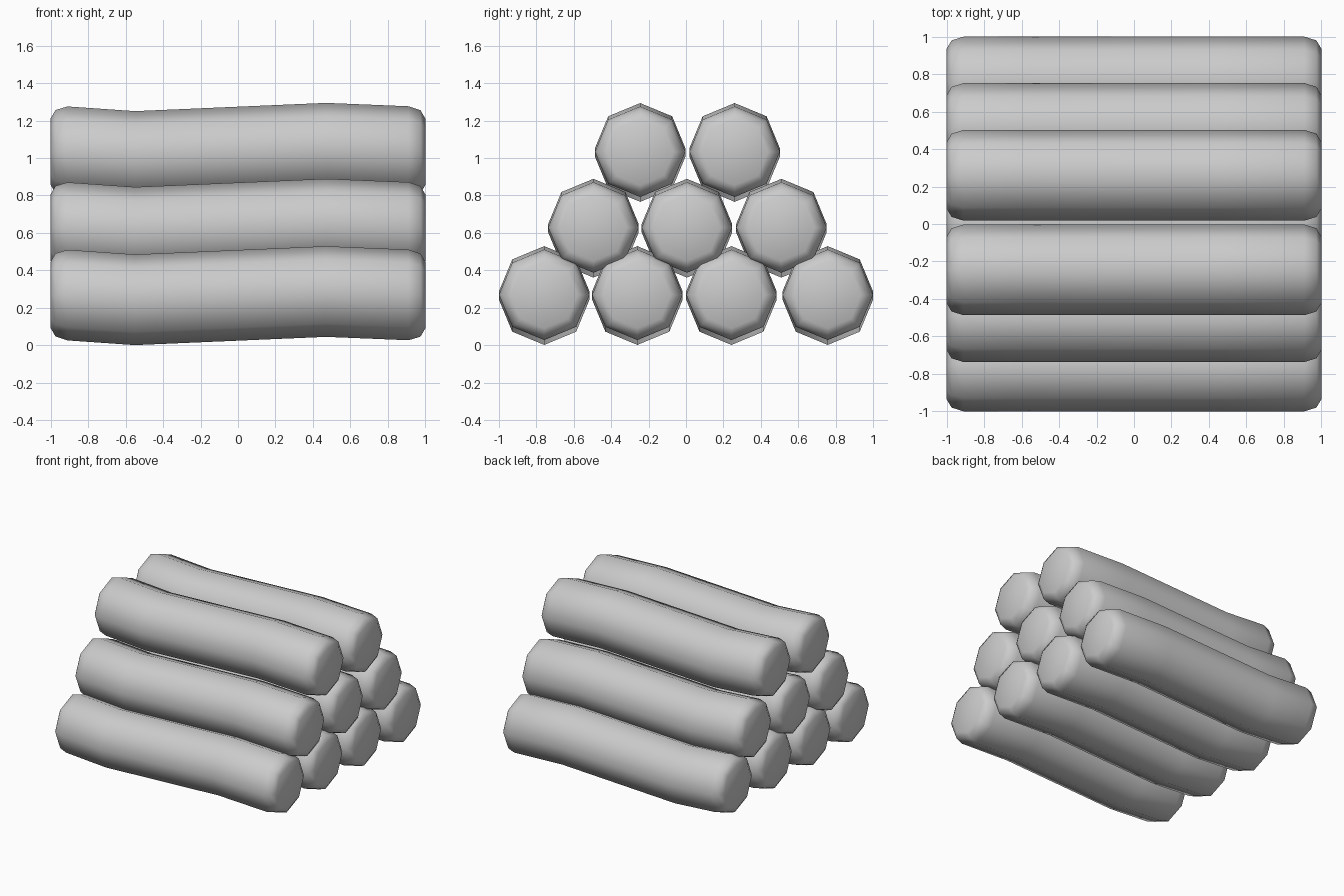
import bpy, bmesh, math

if "Cube" in bpy.data.objects:
    bpy.data.objects.remove(bpy.data.objects["Cube"])

SIDES = 8
# log profile along its length: x, centre height, radius
SECTIONS = [(-1.0, 0.269, 0.178), (-0.974, 0.269, 0.222), (-0.91, 0.268, 0.242),
            (-0.55, 0.243, 0.242), (0.47, 0.287, 0.242),
            (0.91, 0.269, 0.242), (0.974, 0.268, 0.222), (1.0, 0.268, 0.178)]


def make_log_mesh():
    bm = bmesh.new()
    rings = []
    for x, z, r in SECTIONS:
        angles = [2 * math.pi * i / SIDES for i in range(SIDES)]
        rings.append([bm.verts.new((x, r * math.cos(a), z + r * math.sin(a))) for a in angles])
    for a, b in zip(rings, rings[1:]):
        for i in range(SIDES):
            j = (i + 1) % SIDES
            bm.faces.new((a[i], a[j], b[j], b[i]))
    # flat cut ends
    bm.faces.new(rings[0])
    bm.faces.new(rings[-1])
    bmesh.ops.recalc_face_normals(bm, faces=bm.faces)
    for f in bm.faces:
        f.smooth = True
    mesh = bpy.data.meshes.new("log")
    bm.to_mesh(mesh)
    bm.free()
    return mesh


# stacked rows: lift and the y position of each log
ROWS = [("bottom", 0.0, (-0.758, -0.26, 0.243, 0.758)),
        ("middle", 0.36, (-0.495, 0.005, 0.51)),
        ("top", 0.765, (-0.245, 0.26))]

log_mesh = make_log_mesh()
for row, lift, positions in ROWS:
    for n, y in enumerate(positions, 1):
        log = bpy.data.objects.new(f"{row}_log_{n}", log_mesh)
        log.location = (0, y, lift)
        bpy.context.collection.objects.link(log)
